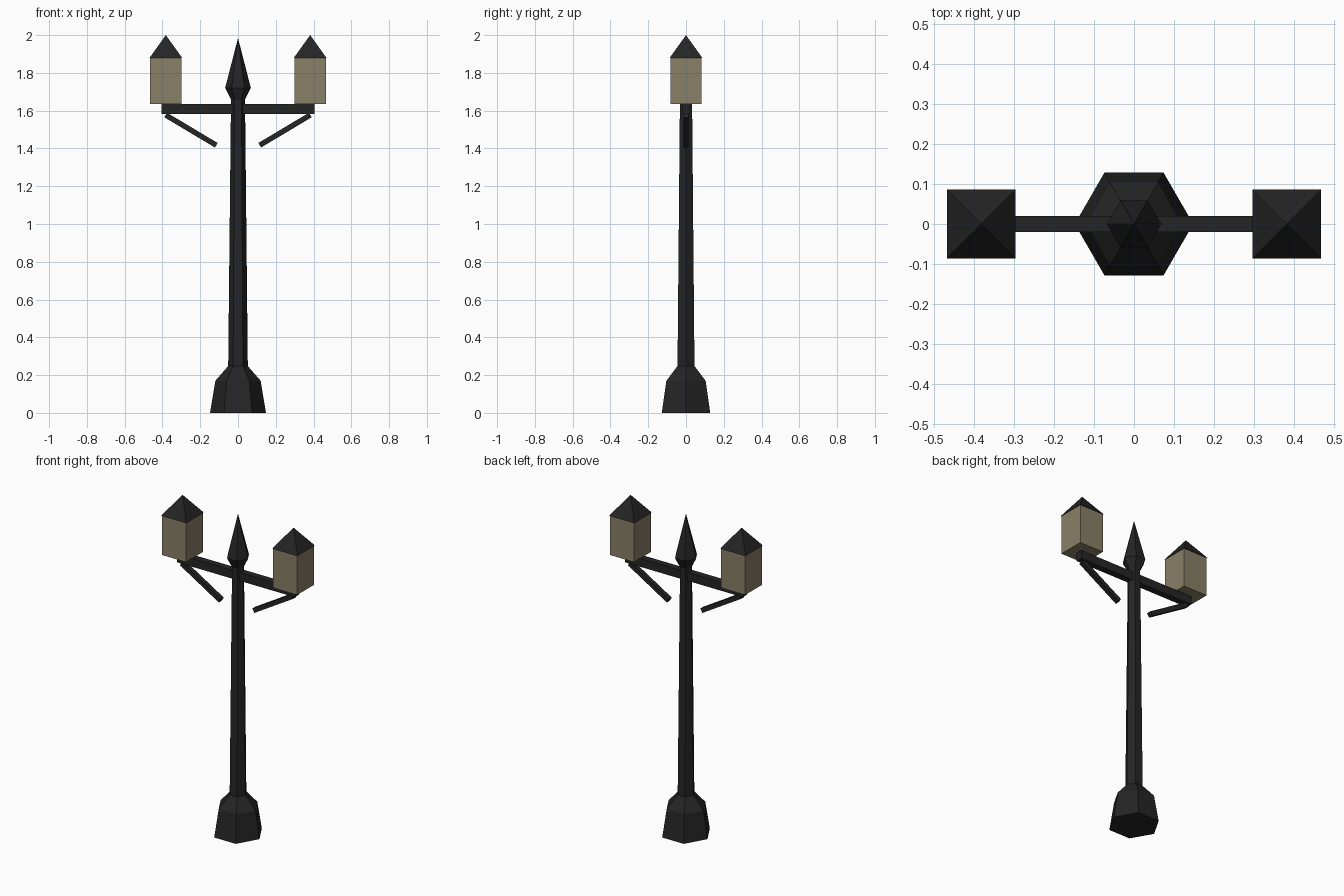
import bpy, bmesh, math
from mathutils import Vector

if "Cube" in bpy.data.objects:
    bpy.data.objects.remove(bpy.data.objects["Cube"])


def material(name, rgb):
    m = bpy.data.materials.new(name)
    m.diffuse_color = (*rgb, 1)
    m.use_nodes = True
    m.node_tree.nodes["Principled BSDF"].inputs["Base Color"].default_value = m.diffuse_color
    return m


IRON = material("black iron", (0.018, 0.018, 0.019))
GLASS = material("warm glass", (0.25, 0.215, 0.135))


def lathe(name, profile, sides, mat, centre=(0, 0), turn=0.0):
    """Stack of polygon rings (radius, z); radius 0 makes a point."""
    bm = bmesh.new()
    rings = []
    for r, z in profile:
        count = sides if r else 1
        rings.append([bm.verts.new((centre[0] + r * math.cos(turn + math.tau * i / sides),
                                    centre[1] + r * math.sin(turn + math.tau * i / sides), z))
                      for i in range(count)])
    for a, b in zip(rings, rings[1:]):
        for i in range(sides):
            j = (i + 1) % sides
            if len(b) == 1:
                bm.faces.new((a[i], a[j], b[0]))
            else:
                bm.faces.new((a[i], a[j], b[j], b[i]))
    for ring in (rings[0], rings[-1]):
        if len(ring) > 1:
            bm.faces.new(ring)
    return finish(name, bm, mat)


def bar(name, start, end, width, height, mat):
    """Rectangular bar between two points in the xz plane."""
    a, b = Vector(start), Vector(end)
    along = (b - a).normalized()
    side = Vector((0, width / 2, 0))
    up = along.cross(Vector((0, 1, 0))) * height / 2
    bm = bmesh.new()
    ends = [[bm.verts.new(p + side * s + up * u)
             for s, u in ((-1, -1), (1, -1), (1, 1), (-1, 1))] for p in (a, b)]
    for i in range(4):
        j = (i + 1) % 4
        bm.faces.new((ends[0][i], ends[0][j], ends[1][j], ends[1][i]))
    for e in ends:
        bm.faces.new(e)
    return finish(name, bm, mat)


def finish(name, bm, mat):
    bmesh.ops.recalc_face_normals(bm, faces=bm.faces)
    me = bpy.data.meshes.new(name)
    bm.to_mesh(me)
    bm.free()
    me.materials.append(mat)
    ob = bpy.data.objects.new(name, me)
    bpy.context.collection.objects.link(ob)
    return ob


# Post: flared foot, tapered shaft, spear finial
lathe("foot", [(0.148, 0), (0.12, 0.17), (0.05, 0.25)], 6, IRON)
lathe("shaft", [(0.052, 0.24), (0.037, 1.67)], 6, IRON)
lathe("finial", [(0.037, 1.66), (0.068, 1.72), (0, 1.985)], 6, IRON)

# Cross arm
bar("cross_arm", (-0.405, 0, 1.608), (0.405, 0, 1.608), 0.041, 0.053, IRON)

# Lantern and brace on each side
for tag, s in (("left", -1), ("right", 1)):
    x, diag = s * 0.382, math.sqrt(2)
    lathe(f"{tag}_lantern", [(0.083 * diag, 1.635), (0.083 * diag, 1.88)], 4, GLASS,
          (x, 0), math.pi / 4)
    lathe(f"{tag}_lantern_roof", [(0.086 * diag, 1.88), (0, 2.0)], 4, IRON,
          (x, 0), math.pi / 4)
    bar(f"{tag}_brace", (s * 0.383, 0, 1.577), (s * 0.115, 0, 1.417), 0.028, 0.028, IRON)
